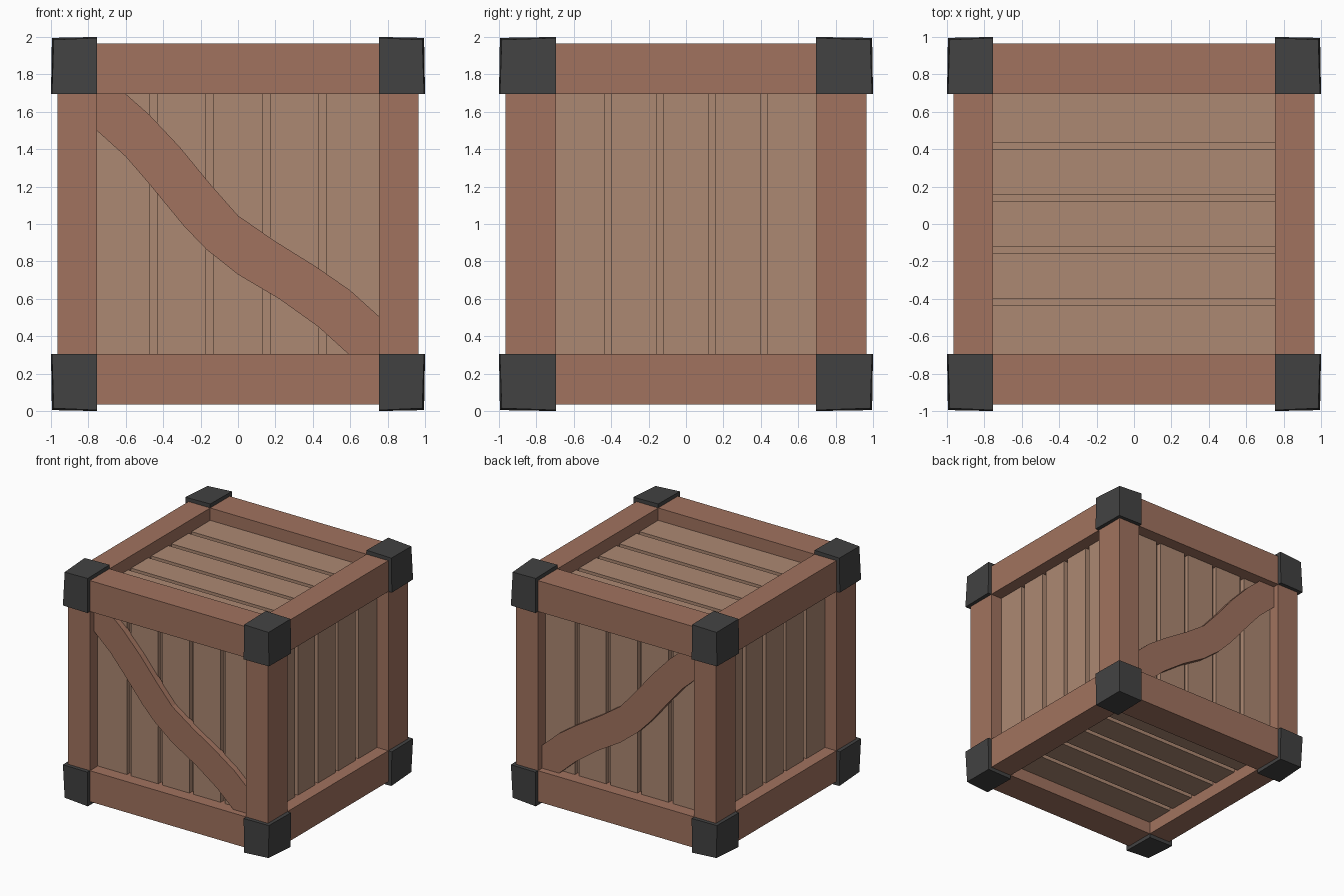
import bpy, bmesh
from mathutils import Vector

if "Cube" in bpy.data.objects:
    bpy.data.objects.remove(bpy.data.objects["Cube"])

# Half sizes: frame outside, inner openings, plank surface, groove floor
OUT, IX, IY, IZ = 0.965, 0.755, 0.695, 0.695
PLANK, CORE, GAP = 0.857, 0.815, 0.02


def material(name, rgb):
    m = bpy.data.materials.new(name)
    m.diffuse_color = (*rgb, 1)
    m.use_nodes = True
    m.node_tree.nodes["Principled BSDF"].inputs["Base Color"].default_value = m.diffuse_color
    return m


frame_wood = material("frame_wood", (0.356, 0.171, 0.114))
plank_wood = material("plank_wood", (0.413, 0.246, 0.168))
metal = material("dark_metal", (0.055, 0.055, 0.055))


def finish(bm, name, mat, mirror=(False, False, False)):
    """Turn bmesh into an object centred at z = 1, mirrored about the crate centre."""
    bmesh.ops.recalc_face_normals(bm, faces=bm.faces)
    me = bpy.data.meshes.new(name)
    bm.to_mesh(me)
    bm.free()
    me.materials.append(mat)
    ob = bpy.data.objects.new(name, me)
    ob.location.z = 1
    bpy.context.collection.objects.link(ob)
    if any(mirror):
        mod = ob.modifiers.new("mirror", 'MIRROR')
        mod.use_axis = mirror
        mod.use_mirror_merge = False
    return ob


def add_box(bm, lo, hi):
    lo, hi = Vector(lo), Vector(hi)
    verts = bmesh.ops.create_cube(bm, size=1)["verts"]
    for v in verts:
        v.co = Vector((lo[i] if v.co[i] < 0 else hi[i]) for i in range(3))
    return verts


def box(name, mat, lo, hi, mirror=(False, False, False)):
    bm = bmesh.new()
    add_box(bm, lo, hi)
    return finish(bm, name, mat, mirror)


# Frame beams
box("corner_posts", frame_wood, (IX, IY, -IZ), (OUT, OUT, IZ), (True, True, False))
box("front_back_rails", frame_wood, (-IX, IY, IZ), (IX, OUT, OUT), (False, True, True))
box("side_rails", frame_wood, (IX, -IY, IZ), (OUT, IY, OUT), (True, False, True))

# Inner box forming the groove floors
box("inner_box", plank_wood, (-CORE,) * 3, (CORE,) * 3)


# Five planks per face; "across" is the axis the planks are spread along
def planks(name, normal, across):
    half = [IX, IY, IZ]
    bm = bmesh.new()
    step = 2 * half[across] / 5
    for i in range(5):
        lo, hi = [-h for h in half], half[:]
        lo[normal], hi[normal] = CORE - 0.01, PLANK
        start = -half[across] + i * step
        lo[across] = start + (GAP if i > 0 else 0)
        hi[across] = start + step - (GAP if i < 4 else 0)
        add_box(bm, lo, hi)
    finish(bm, name, plank_wood, tuple(a == normal for a in range(3)))


planks("front_back_planks", 1, 0)
planks("side_planks", 0, 1)
planks("top_bottom_planks", 2, 1)

# Wavy diagonal braces on front and back (outline in x, z)
upper = [(-0.755, 1.695), (-0.6, 1.695), (-0.475, 1.585), (-0.31, 1.41), (-0.15, 1.215),
         (0, 1.045), (0.195, 0.91), (0.42, 0.77), (0.6, 0.645), (0.755, 0.505)]
lower = [(0.755, 0.305), (0.59, 0.305), (0.43, 0.45), (0.22, 0.6), (0, 0.73),
         (-0.17, 0.865), (-0.29, 0.99), (-0.475, 1.215), (-0.6, 1.36), (-0.755, 1.5)]
bm = bmesh.new()
face = bm.faces.new([bm.verts.new((x, -0.908, z - 1)) for x, z in upper + lower])
ext = bmesh.ops.extrude_face_region(bm, geom=[face], use_keep_orig=True)["geom"]
bmesh.ops.translate(bm, verts=[g for g in ext if isinstance(g, bmesh.types.BMVert)],
                    vec=(0, 0.06, 0))
finish(bm, "diagonal_braces", frame_wood, (False, True, False))

# Metal corner caps, drawn in slightly toward the outer edges and corner
bm = bmesh.new()
inner = (IX, IY, IZ)
for v in add_box(bm, inner, (1, 1, 1)):
    outer = [v.co[i] > 0.9 for i in range(3)]
    reach = {0: 1, 1: 1, 2: 0.995, 3: 0.985}[sum(outer)]
    v.co = Vector(reach if outer[i] else inner[i] for i in range(3))
finish(bm, "corner_caps", metal, (True, True, True))
